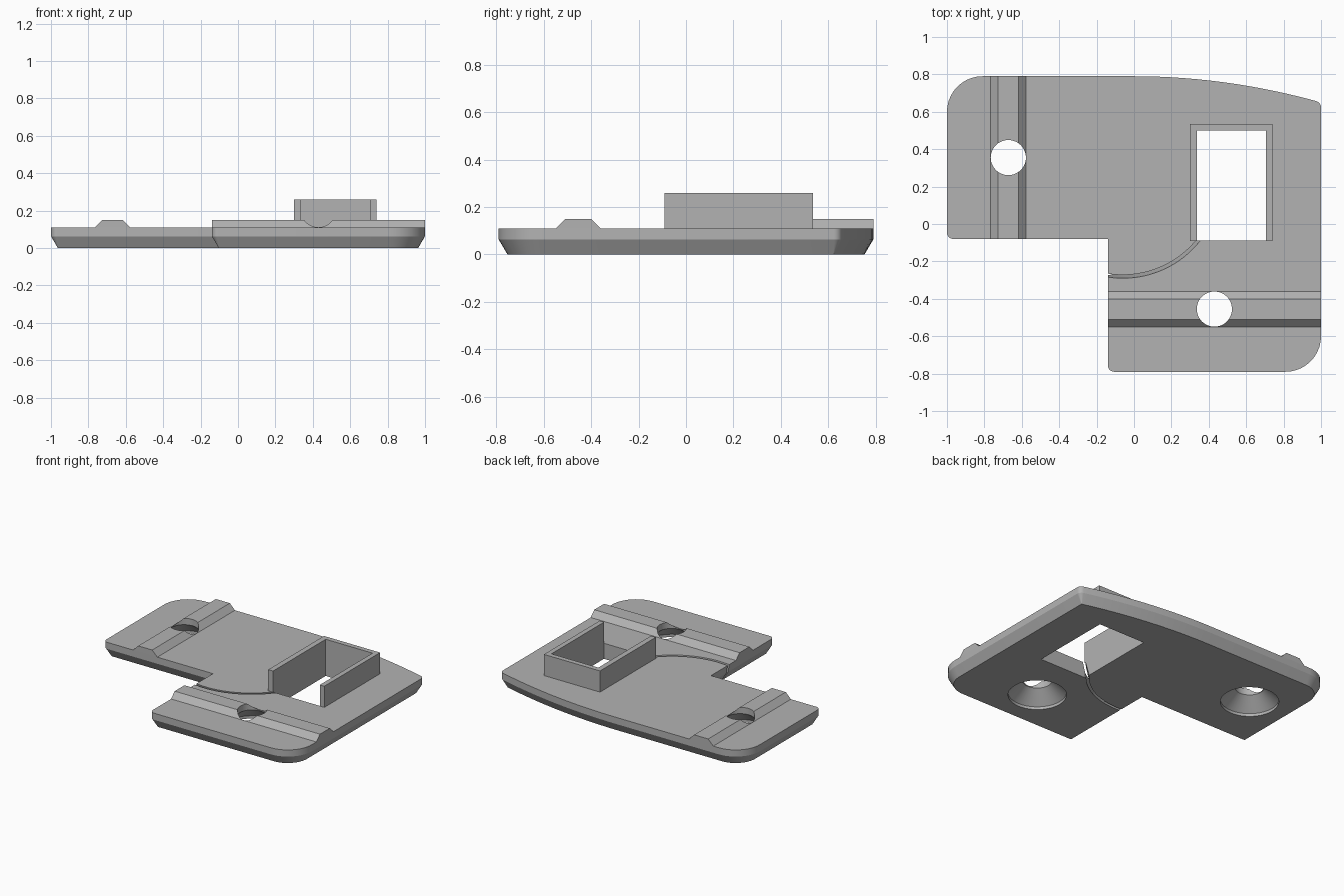
import bpy, bmesh
from math import sin, cos, radians, pi, tan
from mathutils import Vector

if "Cube" in bpy.data.objects:
    bpy.data.objects.remove(bpy.data.objects["Cube"])

grey = bpy.data.materials.new("light grey")
grey.use_nodes = True
COLOR = (0.45, 0.45, 0.45, 1)
grey.diffuse_color = COLOR
grey.node_tree.nodes["Principled BSDF"].inputs["Base Color"].default_value = COLOR

TOP, RIDGE_TOP, WALL_TOP = 0.11, 0.15, 0.26


def loft(name, rings):
    """Solid through equal-length rings of 3D points, capped at both ends."""
    bm = bmesh.new()
    loops = [[bm.verts.new(p) for p in ring] for ring in rings]
    n = len(loops[0])
    for a, b in zip(loops, loops[1:]):
        for i in range(n):
            j = (i + 1) % n
            bm.faces.new((a[i], a[j], b[j], b[i]))
    bm.faces.new(loops[0][::-1])
    bm.faces.new(loops[-1])
    bmesh.ops.recalc_face_normals(bm, faces=bm.faces)
    mesh = bpy.data.meshes.new(name)
    bm.to_mesh(mesh)
    bm.free()
    mesh.materials.append(grey)
    ob = bpy.data.objects.new(name, mesh)
    bpy.context.collection.objects.link(ob)
    return ob


def flat(points, z):
    return [(x, y, z) for x, y in points]


def fillet(prev, corner, nxt, r, steps=10):
    """Points of a round corner between two straight edges."""
    p = Vector(corner)
    u, v = (Vector(prev) - p).normalized(), (Vector(nxt) - p).normalized()
    half = u.angle(v) / 2
    centre = p + (u + v).normalized() * (r / sin(half))
    start = p + u * (r / tan(half)) - centre
    end = p + v * (r / tan(half)) - centre
    sweep = start.angle(end)
    return [centre + (start * sin((1 - t) * sweep) + end * sin(t * sweep)) / sin(sweep)
            for t in (k / steps for k in range(steps + 1))]


def outline(d):
    """L-shaped plate outline, moved inward by d."""
    big, small = 0.19 - d, max(0.035 - d, 0.003)
    back = 0.79 - d
    bow = [(x, back - 0.14 * x * x) for x in (k / 14 * 0.95 for k in range(14, -1, -1))]
    corners = [((-1 + d, -0.08 + d), small), ((-0.14 + d, -0.08 + d), 0),
               ((-0.14 + d, -0.79 + d), small), ((1 - d, -0.79 + d), big),
               ((1 - d, back - 0.14 * (1 - d) ** 2), small)]
    corners += [(p, 0) for p in bow] + [((-1 + d, back), big)]
    pts = []
    for i, (p, r) in enumerate(corners):
        if r:
            nxt = corners[(i + 1) % len(corners)][0]
            pts += fillet(corners[i - 1][0], p, nxt, r)
        else:
            pts.append(p)
    return pts


def circle(cx, cy, r, z, n=48):
    return [(cx + r * cos(2 * pi * k / n), cy + r * sin(2 * pi * k / n), z) for k in range(n)]


def cut(ob, cutters):
    for c in cutters:
        m = ob.modifiers.new("cut", 'BOOLEAN')
        m.operation, m.solver, m.object = 'DIFFERENCE', 'EXACT', c
    graph = bpy.context.evaluated_depsgraph_get()
    mesh = bpy.data.meshes.new_from_object(ob.evaluated_get(graph))
    ob.modifiers.clear()
    ob.data = mesh


# Base plate with chamfered underside
plate = loft("base_plate", [flat(outline(0.037), 0), flat(outline(0), 0.063), flat(outline(0), TOP)])

# Raised ridges with sloping sides
section = [(-0.095, TOP), (-0.055, RIDGE_TOP), (0.055, RIDGE_TOP), (0.095, TOP)]
side_ridge = loft("side_ridge", [[(-0.672 + o, y, z) for o, z in section] for y in (-0.08, 0.79)])
front_ridge = loft("front_ridge", [[(x, -0.455 + o, z) for o, z in section] for x in (-0.14, 1)])

# Three-sided wall around the window
wall = [(0.30, -0.09), (0.30, 0.535), (0.74, 0.535), (0.74, -0.09),
        (0.705, -0.09), (0.705, 0.50), (0.338, 0.50), (0.338, -0.09)]
window_wall = loft("window_wall", [flat(wall, TOP), flat(wall, WALL_TOP)])


# Countersunk screw holes
def screw_hole(name, x, y):
    steps = ((0.188, -0.05), (0.188, 0.02), (0.094, 0.105), (0.094, 0.3))
    return loft(name, [circle(x, y, r, z) for r, z in steps])


side_hole = screw_hole("side_hole_cutter", -0.672, 0.355)
front_hole = screw_hole("front_hole_cutter", 0.43, -0.455)

# Window opening
opening = [(0.338, -0.088), (0.705, -0.088), (0.705, 0.50), (0.338, 0.50)]
window = loft("window_cutter", [flat(opening, -0.05), flat(opening, 0.2)])


# Slanted curved slit from the inner edge to the window
def slit_ring(z):
    shift = 0.2 * (z - TOP)
    angles = [radians(-108 + 75 * k / 36) for k in range(37)]
    def arc(r):
        return [(-0.06 + r * cos(a), 0.238 + r * sin(a), z) for a in angles]
    return arc(0.51 + shift) + arc(0.528 + shift)[::-1]


slit = loft("slit_cutter", [slit_ring(-0.02), slit_ring(0.13)])

cut(plate, [side_hole, front_hole, window, slit])
cut(side_ridge, [side_hole])
cut(front_ridge, [front_hole])
for c in (side_hole, front_hole, window, slit):
    bpy.data.objects.remove(c)

# Smooth shading with sharp edges kept
bpy.ops.object.select_all(action='DESELECT')
for ob in (plate, side_ridge, front_ridge, window_wall):
    ob.select_set(True)
bpy.context.view_layer.objects.active = plate
bpy.ops.object.shade_smooth_by_angle(angle=radians(25))
